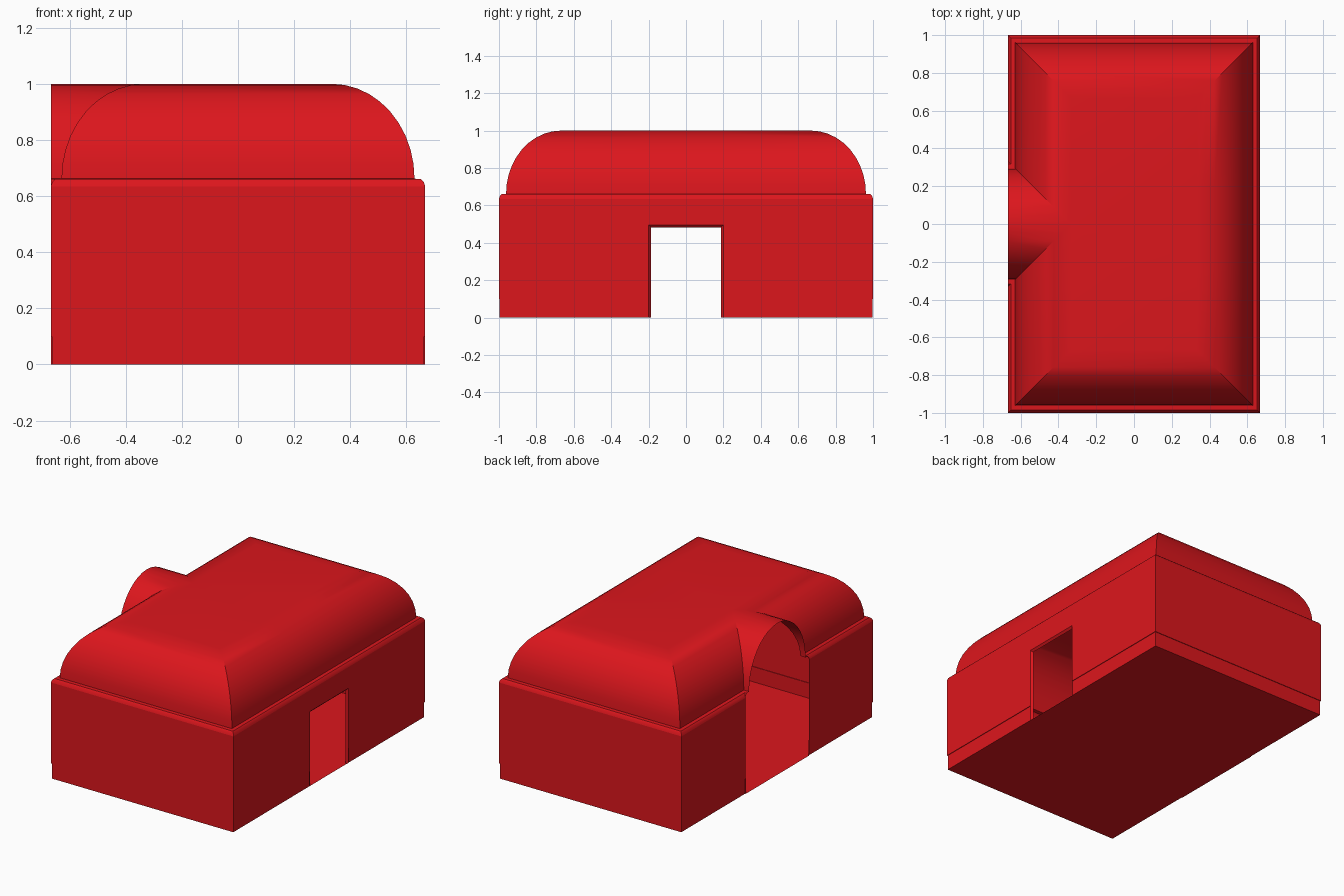
import bpy, bmesh, math

if "Cube" in bpy.data.objects:
    bpy.data.objects.remove(bpy.data.objects["Cube"])

W, L, H = 0.667, 1.0, 0.333      # half width, half length, half width of the side opening
DY, DZ = 0.2, 0.495              # door half width and height

red = bpy.data.materials.new("red")
red.diffuse_color = (0.72, 0.008, 0.012, 1)
red.use_nodes = True
red.node_tree.nodes["Principled BSDF"].inputs["Base Color"].default_value = red.diffuse_color


def outline(d):
    """Plan of the building inset by d, clockwise from above, open at the side passage."""
    return [(-W, H - d), (-W + d, H - d), (-W + d, L - d), (W - d, L - d),
            (W - d, DY), (W - d, -DY),
            (W - d, -L + d), (-W + d, -L + d), (-W + d, -H + d), (-W, -H + d)]


def finish(name, bm):
    bmesh.ops.remove_doubles(bm, verts=bm.verts, dist=1e-5)
    me = bpy.data.meshes.new(name)
    bm.to_mesh(me)
    bm.free()
    ob = bpy.data.objects.new(name, me)
    bpy.context.collection.objects.link(ob)
    me.materials.append(red)
    bpy.ops.object.select_all(action='DESELECT')
    ob.select_set(True)
    bpy.context.view_layer.objects.active = ob
    bpy.ops.object.shade_smooth_by_angle(angle=math.radians(30))
    return ob


def shell(name, profile, cap=False):
    """Sweep an (inset, height) profile around the plan, leaving the doorway free."""
    bm = bmesh.new()
    rings = [[bm.verts.new((x, y, z)) for x, y in outline(d)] for d, z in profile]
    for k, (a, b) in enumerate(zip(rings, rings[1:])):
        for i in range(len(a) - 1):
            if i == 4 and profile[k + 1][1] <= DZ + 1e-4:
                continue
            bm.faces.new((a[i], b[i], b[i + 1], a[i + 1]))
    if cap:
        bm.faces.new(list(reversed(rings[-1][1:8])))
    return finish(name, bm)


# walls, skirting and rounded ledge
shell("skirting", [(0.004, 0), (0.004, 0.1), (0, 0.1)])
shell("walls", [(0, 0.1), (0, DZ), (0, 0.635)])
shell("ledge", [(0, 0.635), (0.005, 0.65), (0.015, 0.66), (0.038, 0.662)])

# vaulted roof with the side barrel running into it
N = 10
arc = []
for k in range(N + 1):
    t = math.pi / 2 * k / N
    arc.append((H - (H - 0.038) * math.cos(t), 0.662 + 0.338 * math.sin(t)))
shell("vaulted_roof", arc, cap=True)

# floor
bm = bmesh.new()
bm.faces.new([bm.verts.new((x, y, 0)) for x, y in outline(0.004)])
finish("floor", bm)

# bevelled door frame
bm = bmesh.new()
frames = []
for x, y, z in ((W, DY, DZ), (W - 0.013, DY - 0.013, DZ - 0.013)):
    frames.append([bm.verts.new(p) for p in ((x, -y, 0), (x, -y, z), (x, y, z), (x, y, 0))])
a, b = frames
for i in range(3):
    bm.faces.new((a[i], a[i + 1], b[i + 1], b[i]))
finish("door_frame", bm)
